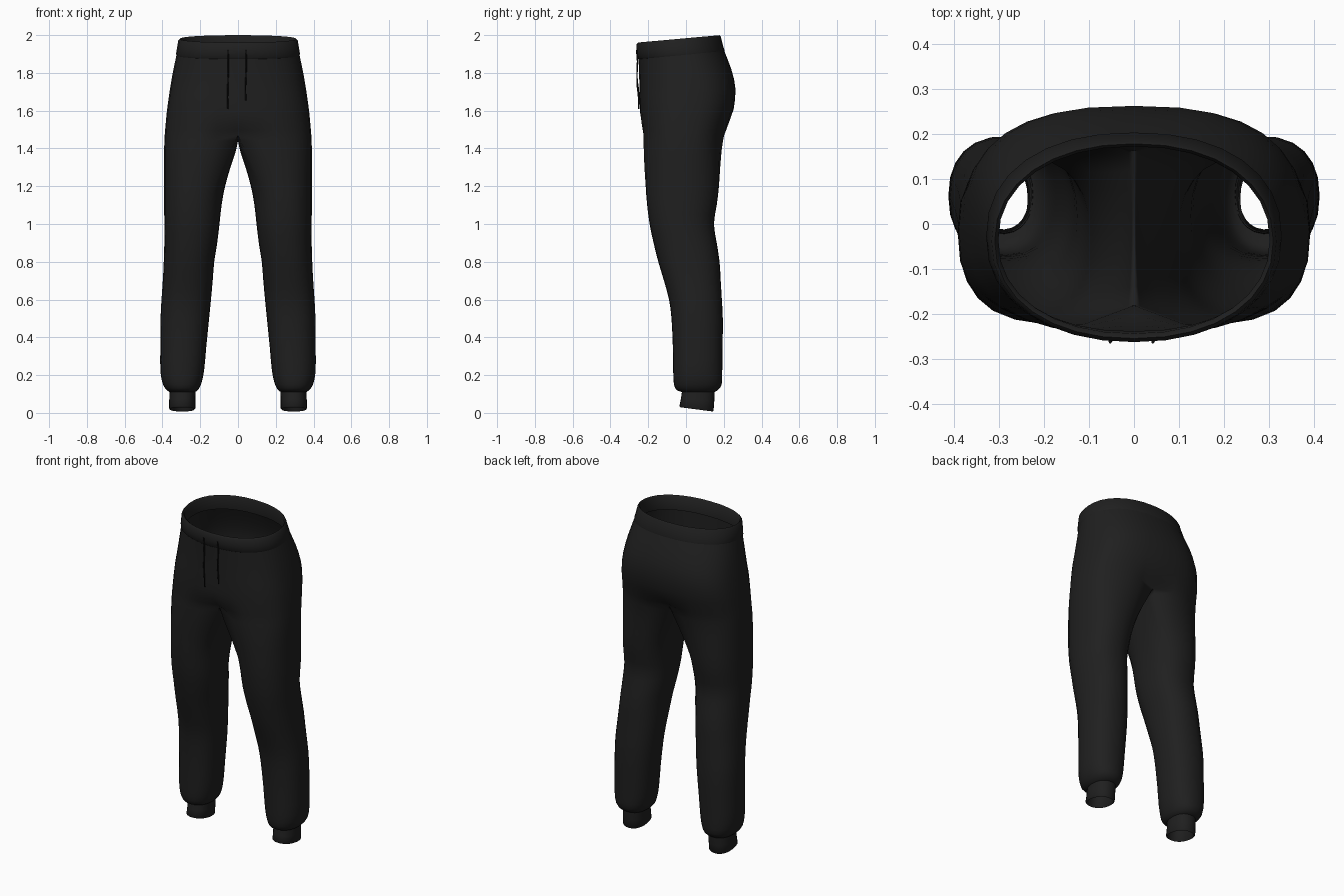
import bpy
import math

cube = bpy.data.objects.get("Cube")
if cube:
    bpy.data.objects.remove(cube, do_unlink=True)

OUTER, INNER = 17, 7      # points round the outside of a leg and along its inseam
CROTCH = 1.47


def make_material(name, value):
    mat = bpy.data.materials.new(name)
    mat.use_nodes = True
    colour = (value, value, value, 1)
    mat.diffuse_color = colour
    mat.node_tree.nodes["Principled BSDF"].inputs["Base Color"].default_value = colour
    return mat


fabric = make_material("black fleece", 0.014)
cord = make_material("dark cord", 0.006)


def clamp(v):
    return max(0.0, min(1.0, v))


def power(v, e):
    return math.copysign(abs(v) ** e, v)


def refine(rows):
    """Add a smoothly interpolated row between each pair of rows."""
    out = []
    last = len(rows) - 1
    for i in range(last):
        a, b = rows[i], rows[i + 1]
        p, q = rows[max(i - 1, 0)], rows[min(i + 2, last)]
        out += [a, tuple((9 * (m + n) - o - r) / 16 for m, n, o, r in zip(a, b, p, q))]
    return out + [rows[-1]]


def hip_ring(row):
    """Half ring from centre front, round the side, to centre back."""
    z, inner, outer, front, back = row
    mid, depth = (front + back) / 2, (back - front) / 2
    e = 0.92 - 0.17 * clamp((1.95 - z) / 0.3)
    tuck = 0.24 * clamp((1.6 - z) / 0.13) ** 2
    tilt = 0.09 * clamp((z - 1.5) / 0.4)
    pts = []
    for k in range(OUTER):
        a = math.pi * (k / (OUTER - 1) - 0.5)
        x = inner + (outer - inner) * power(math.cos(a), e) if 0 < k < OUTER - 1 else inner
        y = mid + depth * power(math.sin(a), e)
        y *= 1 - tuck * math.exp(-((x - inner) / 0.09) ** 2)
        pts.append((x, y, z + tilt * (y + 0.04)))
    return pts


def leg_ring(row):
    """Closed ring: a hip half ring closed by the inseam, rounding out downwards."""
    z, inner, outer, front, back = row
    t = clamp((CROTCH - z) / 0.3)
    pts = hip_ring(row)
    y0, y1 = pts[0][1], pts[-1][1]
    for j in range(1, INNER + 1):
        s = j / (INNER + 1)
        dip = 0.03 * math.sin(math.pi * s) * (1 - t)
        pts.append((inner, y1 + (y0 - y1) * s, z - dip))
    cx, rx = (inner + outer) / 2, (outer - inner) / 2
    cy, ry = (front + back) / 2, (back - front) / 2
    span = math.radians(125)
    result = []
    for k, (x, y, h) in enumerate(pts):
        if k < OUTER:
            a = span * (2 * k / (OUTER - 1) - 1)
        else:
            a = span + (2 * math.pi - 2 * span) * (k - OUTER + 1) / (INNER + 1)
        ex = cx + rx * power(math.cos(a), 0.88)
        ey = cy + ry * power(math.sin(a), 0.88)
        result.append((x + (ex - x) * t, y + (ey - y) * t, h))
    return result


def loft(verts, faces, rings, closed):
    """Join rings listed from top to bottom with quads."""
    start = len(verts)
    n = len(rings[0])
    for ring in rings:
        verts.extend(ring)
    for r in range(len(rings) - 1):
        a, b = start + r * n, start + (r + 1) * n
        for i in range(n if closed else n - 1):
            j = (i + 1) % n
            faces.append((a + i, b + i, b + j, a + j))


def finish(obj, mat):
    obj.data.materials.append(mat)
    bpy.ops.object.select_all(action="DESELECT")
    obj.select_set(True)
    bpy.context.view_layer.objects.active = obj


def mirrored(name, verts, faces):
    mesh = bpy.data.meshes.new(name)
    mesh.from_pydata(verts, [], faces)
    obj = bpy.data.objects.new(name, mesh)
    bpy.context.collection.objects.link(obj)
    finish(obj, fabric)
    bpy.ops.object.shade_smooth_by_angle(angle=math.radians(60))
    mod = obj.modifiers.new("Mirror", "MIRROR")
    mod.use_clip = True
    mod.merge_threshold = 0.002
    return obj


# Rows are height, inseam x, outseam x, front y, back y
hips = [
    (1.91, 0, .322, -.252, .196),
    (1.80, 0, .345, -.248, .240),
    (1.70, 0, .362, -.246, .262),
    (1.60, 0, .376, -.244, .252),
    (1.53, 0, .383, -.241, .232),
    (CROTCH, 0, .388, -.238, .215),
]
legs = [
    (CROTCH, 0, .388, -.238, .215),
    (1.40, .014, .391, -.234, .200),
    (1.30, .044, .391, -.226, .187),
    (1.20, .069, .391, -.215, .176),
    (1.10, .087, .391, -.206, .163),
    (1.00, .098, .390, -.193, .148),
    (0.90, .110, .390, -.172, .163),
    (0.80, .126, .393, -.147, .178),
    (0.70, .134, .398, -.117, .184),
    (0.60, .143, .405, -.090, .190),
    (0.50, .153, .410, -.077, .195),
    (0.35, .168, .411, -.070, .194),
    (0.22, .180, .411, -.068, .192),
    (0.15, .196, .397, -.064, .189),
    (0.12, .213, .376, -.048, .168),
    (0.11, .228, .360, -.018, .148),
]

# Trouser body: the hips and one leg, mirrored at the centre seam
verts, faces = [], []
loft(verts, faces, [hip_ring(r) for r in refine(hips)], False)
loft(verts, faces, [leg_ring(r) for r in refine(legs)], True)
body = mirrored("trouser_body", verts, faces)
weld = body.modifiers.new("Weld", "WELD")
weld.merge_threshold = 0.0005

# Waistband: inside face, rounded top edge and outside face
band = [
    (1.890, 0, .305, -.238, .180),
    (1.970, 0, .301, -.243, .172),
    (1.980, 0, .309, -.254, .178),
    (1.972, 0, .316, -.262, .184),
    (1.930, 0, .323, -.261, .194),
    (1.900, 0, .328, -.258, .203),
    (1.890, 0, .325, -.250, .202),
]
verts, faces = [], []
loft(verts, faces, [hip_ring(r) for r in band], False)
mirrored("waistband", verts, faces)

# Ankle cuffs: open tubes with a folded hem, tilted down towards the heel
cuff = [
    (0.125, .224, .362, -.020, .152),
    (0.070, .226, .364, -.027, .150),
    (0.024, .226, .365, -.035, .146),
    (0.018, .231, .360, -.030, .141),
    (0.024, .236, .355, -.025, .136),
    (0.110, .234, .352, -.012, .142),
]
rings = []
for row in cuff:
    lean = 0.13 * clamp((0.125 - row[0]) / 0.1)
    rings.append([(x, y, z - lean * (y - 0.06)) for x, y, z in leg_ring(row)])
verts, faces = [], []
loft(verts, faces, rings, True)
mirrored("ankle_cuffs", verts, faces)


# Drawstrings hanging from the waistband
def drawstring(name, x, bottom):
    curve = bpy.data.curves.new(name, "CURVE")
    curve.dimensions = "3D"
    curve.bevel_depth = 0.0035
    curve.bevel_resolution = 1
    curve.use_fill_caps = True
    spline = curve.splines.new("POLY")
    count = 12
    spline.points.add(count - 1)
    for i, p in enumerate(spline.points):
        s = i / (count - 1)
        y = -0.262 + 0.010 * s + 0.003 * math.sin(9 * s)
        p.co = (x + 0.002 * math.sin(6 * s), y, 1.92 + (bottom - 1.92) * s, 1)
    obj = bpy.data.objects.new(name, curve)
    bpy.context.collection.objects.link(obj)
    finish(obj, cord)


drawstring("right_drawstring", -0.053, 1.61)
drawstring("left_drawstring", 0.042, 1.655)
